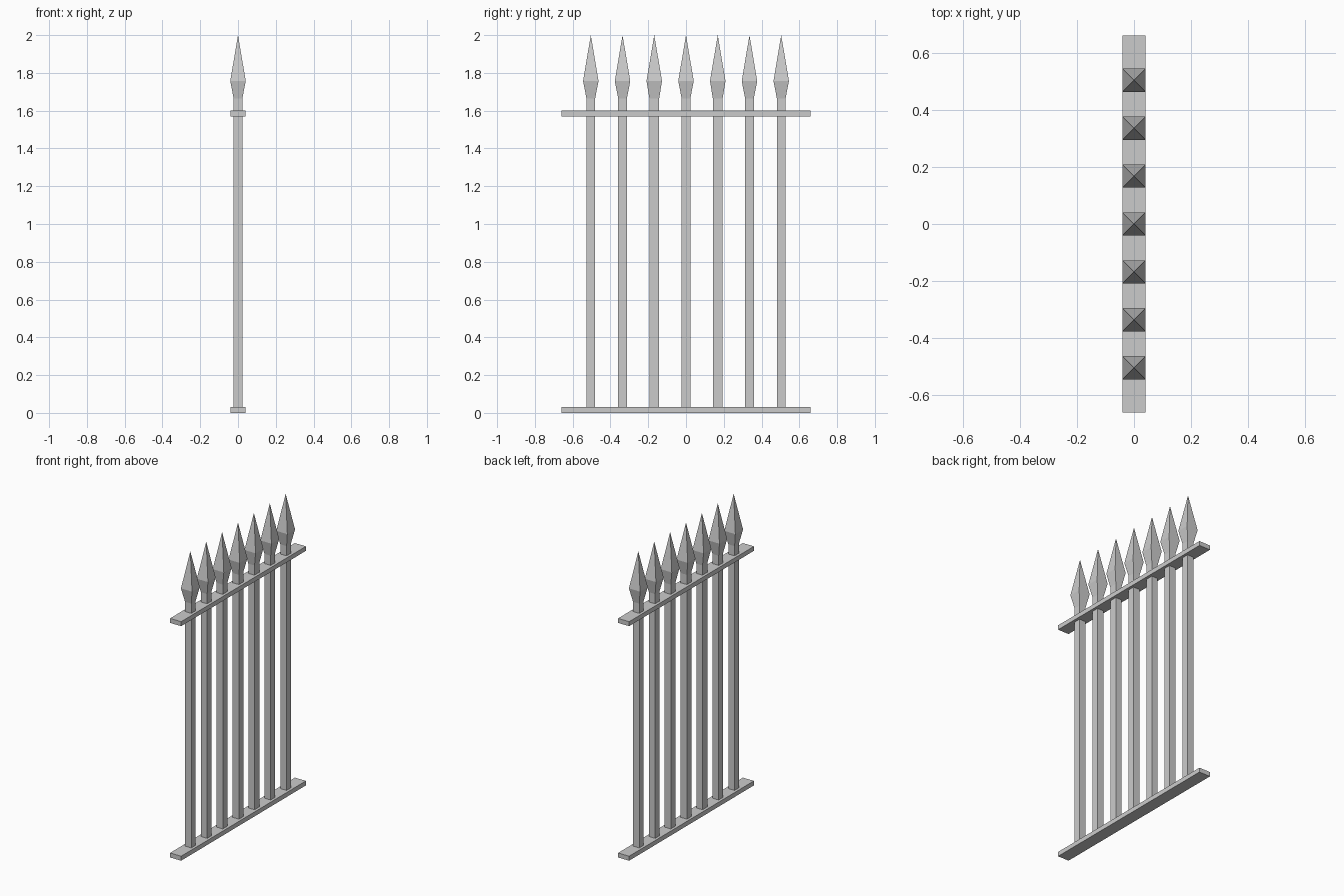
import bpy, bmesh

cube = bpy.data.objects.get("Cube")
if cube:
    bpy.data.objects.remove(cube, do_unlink=True)

# Single metal colour
GREY = (0.6, 0.6, 0.6, 1)
metal = bpy.data.materials.new("grey metal")
metal.use_nodes = True
metal.diffuse_color = GREY
metal.node_tree.nodes["Principled BSDF"].inputs["Base Color"].default_value = GREY


def square_loft(name, y, sections, tip=None):
    """Stack rectangular sections (half_x, half_y, z), closed by a cap or a pointed tip."""
    bm = bmesh.new()
    rings = [[bm.verts.new((sx * hx, sy * hy, z))
              for sx, sy in ((-1, -1), (1, -1), (1, 1), (-1, 1))]
             for hx, hy, z in sections]
    bm.faces.new(rings[0][::-1])
    for low, high in zip(rings, rings[1:]):
        for i in range(4):
            j = (i + 1) % 4
            bm.faces.new((low[i], low[j], high[j], high[i]))
    top = rings[-1]
    if tip is None:
        bm.faces.new(top)
    else:
        apex = bm.verts.new((0, 0, tip))
        for i in range(4):
            bm.faces.new((top[i], top[(i + 1) % 4], apex))
    mesh = bpy.data.meshes.new(name)
    bm.to_mesh(mesh)
    bm.free()
    mesh.materials.append(metal)
    obj = bpy.data.objects.new(name, mesh)
    obj.location.y = y
    bpy.context.collection.objects.link(obj)
    return obj


# Horizontal rails
for name, z in (("bottom_rail", 0), ("top_rail", 1.57)):
    square_loft(name, 0, [(0.041, 0.66, z), (0.041, 0.66, z + 0.03)])

# Square bars, each flaring into a spear point
for i in range(-3, 4):
    half = 0.026 if abs(i) == 1 else 0.023
    square_loft(f"spear_bar_{i + 4}", i * 0.168,
                [(0.023, half, 0.002), (0.023, half, 1.665), (0.041, 0.041, 1.757)],
                tip=2.0)
